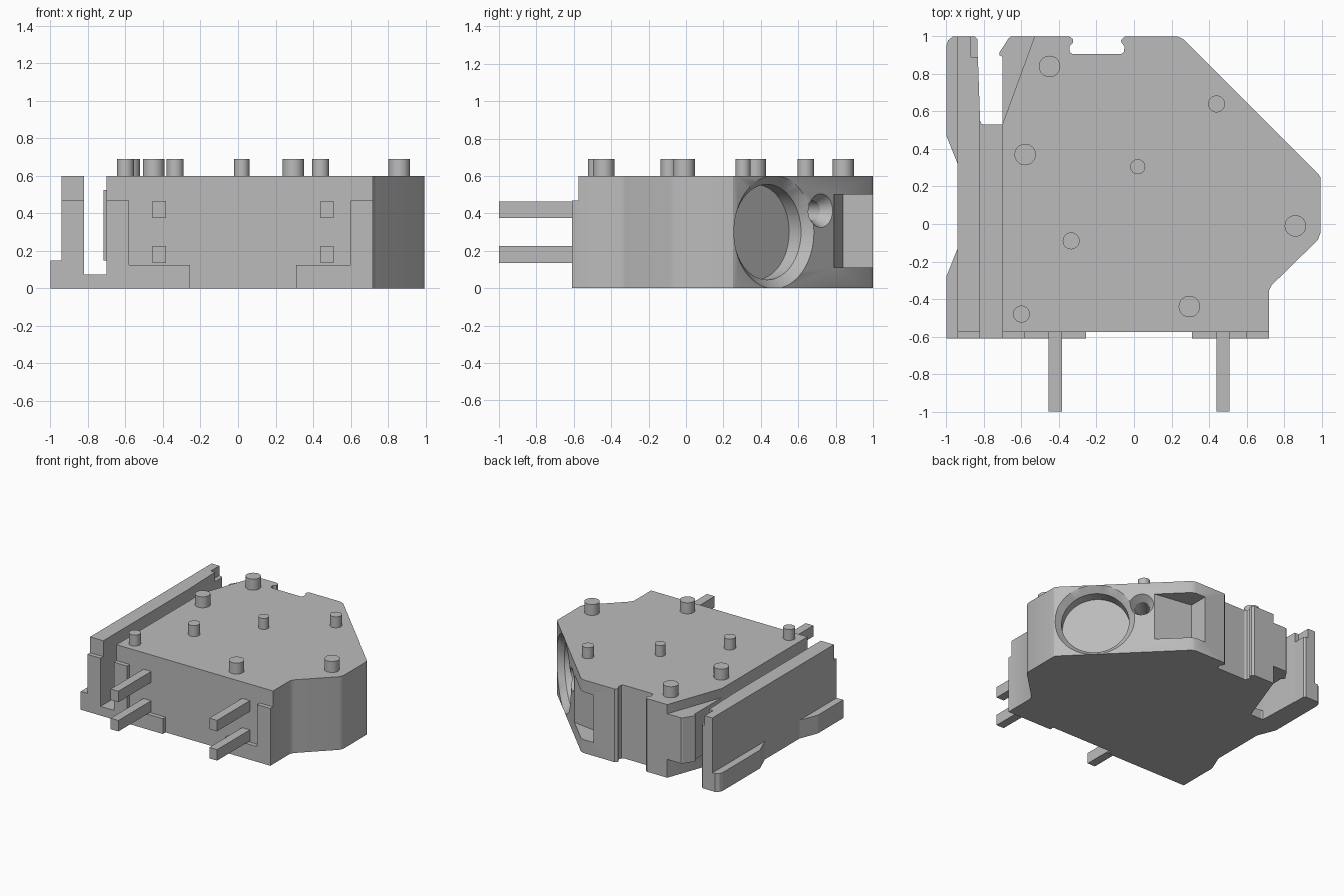
import bpy, bmesh
from math import pi
from mathutils import Vector

cube = bpy.data.objects.get("Cube")
if cube:
    bpy.data.objects.remove(cube, do_unlink=True)

grey = bpy.data.materials.new("plain grey")
grey.use_nodes = True
colour = (0.5, 0.5, 0.5, 1)
grey.diffuse_color = colour
grey.node_tree.nodes["Principled BSDF"].inputs["Base Color"].default_value = colour


def finish(name, bm):
    bmesh.ops.recalc_face_normals(bm, faces=bm.faces)
    mesh = bpy.data.meshes.new(name)
    bm.to_mesh(mesh)
    bm.free()
    mesh.materials.append(grey)
    ob = bpy.data.objects.new(name, mesh)
    bpy.context.collection.objects.link(ob)
    return ob


def slab(name, outline, z0, z1):
    """Extrude a plan outline between two heights."""
    bm = bmesh.new()
    face = bm.faces.new([bm.verts.new((x, y, z0)) for x, y in outline])
    ext = bmesh.ops.extrude_face_region(bm, geom=[face])["geom"]
    bmesh.ops.translate(bm, vec=(0, 0, z1 - z0),
                        verts=[v for v in ext if isinstance(v, bmesh.types.BMVert)])
    return finish(name, bm)


def box(name, x0, x1, y0, y1, z0, z1):
    return slab(name, [(x0, y0), (x1, y0), (x1, y1), (x0, y1)], z0, z1)


def turned(name, rings, centre, axis, sides=48):
    """Solid of revolution from (distance, radius) rings along an axis."""
    turn = Vector((0, 0, 1)).rotation_difference(Vector(axis))
    bm = bmesh.new()
    loops = []
    for d, r in rings:
        circle = bmesh.ops.create_circle(bm, segments=sides, radius=r)["verts"]
        for v in circle:
            v.co = Vector(centre) + turn @ Vector((v.co.x, v.co.y, d))
        loops.append(circle)
    for a, b in zip(loops, loops[1:]):
        for i in range(sides):
            j = (i + 1) % sides
            bm.faces.new((a[i], a[j], b[j], b[i]))
    bm.faces.new(loops[0])
    bm.faces.new(loops[-1])
    return finish(name, bm)


def cut(target, cutter):
    cutter.hide_render = True
    mod = target.modifiers.new("cut", 'BOOLEAN')
    mod.operation, mod.solver, mod.object = 'DIFFERENCE', 'EXACT', cutter
    bpy.context.view_layer.objects.active = target
    bpy.ops.object.modifier_apply(modifier=mod.name)
    bpy.data.objects.remove(cutter, do_unlink=True)


def smooth(ob):
    bpy.ops.object.select_all(action='DESELECT')
    ob.select_set(True)
    bpy.context.view_layer.objects.active = ob
    bpy.ops.object.shade_smooth_by_angle(angle=pi / 6)


# Housing with the rear notch and the sloped rear face
housing = slab("housing", [
    (-0.70, -0.575), (0.72, -0.575), (0.72, -0.355), (0.735, -0.325),
    (0.98, -0.085), (0.993, -0.05), (0.993, 0.25), (0.98, 0.27),
    (0.265, 0.985), (0.23, 1.0), (-0.05, 1.0), (-0.07, 0.98),
    (-0.065, 0.965), (-0.05, 0.945), (-0.055, 0.915), (-0.07, 0.905),
    (-0.325, 0.905), (-0.342, 0.915), (-0.345, 0.945), (-0.325, 0.965),
    (-0.325, 0.985), (-0.345, 1.0), (-0.53, 1.0), (-0.70, 0.535)], 0, 0.6)

# Wire funnel, screw hole and square pocket in the sloped face
slope = (0.707, 0.707, 0)
cut(housing, turned("funnel_cutter", [(-0.14, 0.255), (-0.05, 0.255), (0, 0.302),
                                      (0.05, 0.349)], (0.78, 0.47, 0.3), slope, 64))
cut(housing, turned("screw_cutter", [(-0.25, 0.055), (-0.06, 0.055), (0, 0.09),
                                     (0.04, 0.113)], (0.53, 0.72, 0.415), slope))
cut(housing, slab("pocket_cutter", [(0.46, 0.79), (0.60, 0.80), (0.60, 1.1),
                                    (0.14, 1.1), (0.14, 0.84)], 0.11, 0.5))
smooth(housing)

# Latch hook beside the slot
slab("latch_hook", [(-0.70, 0.535), (-0.53, 1.0), (-0.655, 1.0), (-0.668, 0.99),
                    (-0.717, 0.915), (-0.717, 0.90), (-0.70, 0.89)], 0.15, 0.525)

# Side rail: slot floor, upright wall and stepped tip
box("slot_floor", -0.83, -0.69, -0.61, 0.53, 0, 0.075)
slab("side_wall", [(-0.94, -0.575), (-0.82, -0.575), (-0.82, 0.54), (-0.832, 0.89),
                   (-0.87, 0.89), (-0.87, 1.0), (-0.94, 1.0)], 0, 0.6)
slab("wall_tip", [(-0.87, 0.89), (-0.835, 0.89), (-0.835, 0.985), (-0.85, 1.0),
                  (-0.87, 1.0)], 0, 0.52)
slab("slot_fillet_outer", [(-0.82, 0.52), (-0.80, 0.53), (-0.815, 0.535),
                           (-0.82, 0.55)], 0, 0.075)

# Flanges along the outside of the wall
slab("front_flange", [(-1, -0.61), (-0.94, -0.61), (-0.94, -0.13), (-1, -0.28)], 0, 0.15)
slab("rear_flange", [(-0.94, 0.32), (-0.94, 1.0), (-0.965, 1.0), (-0.99, 0.98),
                     (-1, 0.95), (-1, 0.47)], 0, 0.15)

# Raised pads on the front
for name, x0, x1, top in [("wall_pad", -0.94, -0.82, 0.47),
                          ("right_tall_pad", -0.70, -0.58, 0.47),
                          ("right_low_pad", -0.58, -0.255, 0.125),
                          ("left_low_pad", 0.31, 0.60, 0.125),
                          ("left_tall_pad", 0.60, 0.72, 0.47)]:
    box(name, x0, x1, -0.61, -0.57, 0, top)

# Square contact pins
for x in (-0.42, 0.475):
    for z in (0.18, 0.42):
        box("contact_pin", x - 0.035, x + 0.035, -1, -0.56, z - 0.045, z + 0.045)

# Round locating pegs on top
for x, y, r in [(-0.45, 0.84, 0.057), (-0.58, 0.37, 0.057), (0.86, -0.01, 0.057),
                (0.295, -0.44, 0.057), (0.44, 0.64, 0.045), (-0.335, -0.09, 0.045),
                (-0.60, -0.48, 0.045), (0.02, 0.305, 0.04)]:
    smooth(turned("locating_peg", [(-0.02, r), (0.09, r)], (x, y, 0.6), (0, 0, 1), 32))
